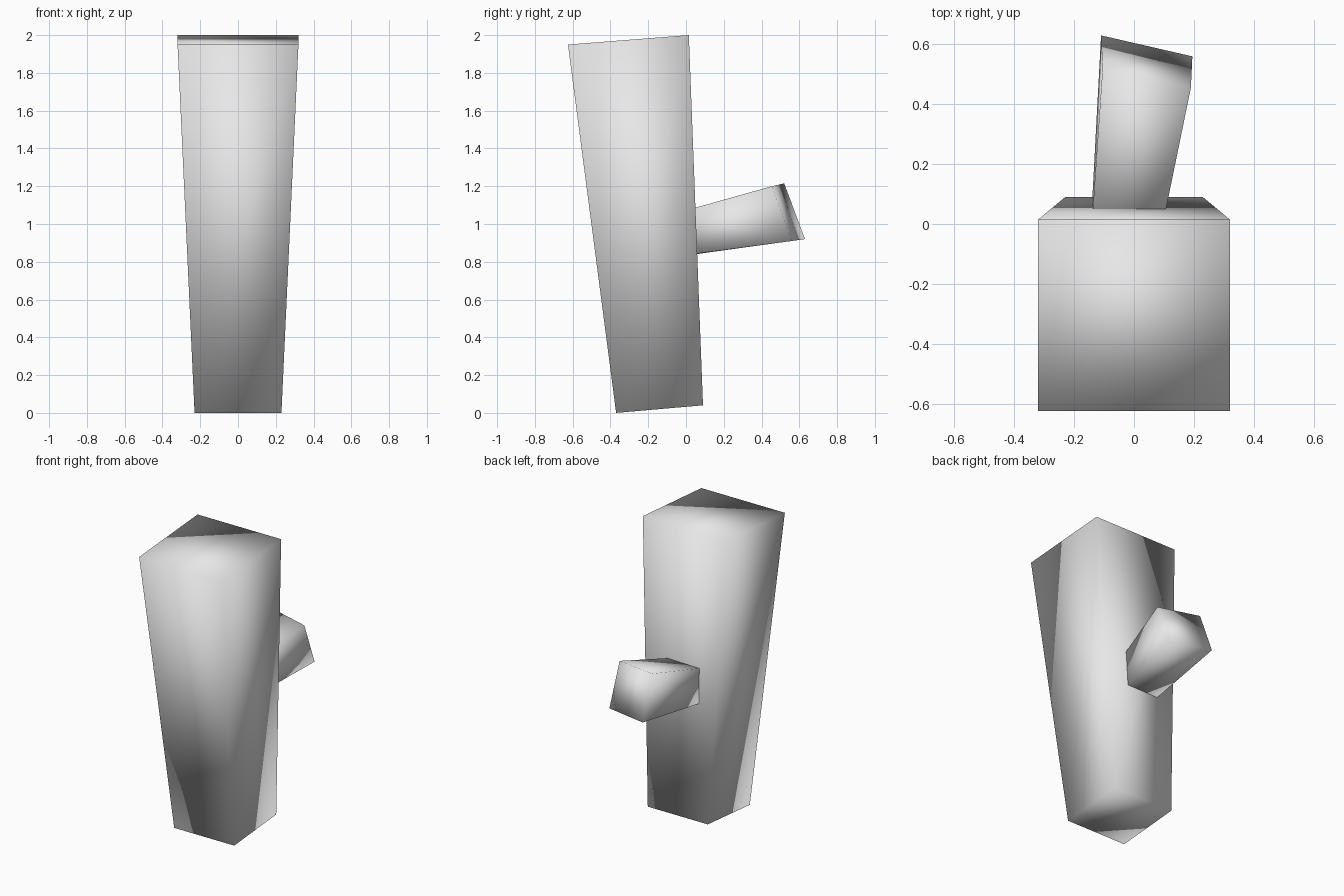
import bpy
from mathutils import Vector

cube = bpy.data.objects.get("Cube")
if cube:
    bpy.data.objects.remove(cube)

# Single plain grey
grey = bpy.data.materials.new("light_grey")
grey.use_nodes = True
colour = (0.8, 0.8, 0.8, 1)
grey.diffuse_color = colour
grey.node_tree.nodes["Principled BSDF"].inputs["Base Color"].default_value = colour


def tapered_block(name, start, end):
    """Smooth block joining two four-cornered ends, listed in the same order."""
    sides = [(i, (i + 1) % 4, (i + 1) % 4 + 4, i + 4) for i in range(4)]
    mesh = bpy.data.meshes.new(name)
    mesh.from_pydata(start + end, [], [(3, 2, 1, 0), (4, 5, 6, 7)] + sides)
    mesh.materials.append(grey)
    mesh.shade_smooth()
    obj = bpy.data.objects.new(name, mesh)
    bpy.context.collection.objects.link(obj)
    return obj


def level_end(half, front, back):
    """Four corners symmetric in x from a front and a back (y, z) point."""
    return [(-half, *front), (half, *front), (half, *back), (-half, *back)]


# Trunk: leaning post, wider at the top
tapered_block("trunk",
              level_end(0.23, (-0.37, 0.0), (0.09, 0.04)),
              level_end(0.32, (-0.625, 1.95), (0.015, 2.0)))

# Branch: stub that widens away from the back of the trunk
root = [Vector(p) for p in ((0.08, -0.04, 0.83), (-0.145, -0.02, 0.83),
                            (-0.145, -0.06, 1.05), (0.08, -0.08, 1.05))]
tip = [Vector(p) for p in ((0.195, 0.56, 0.91), (-0.11, 0.63, 0.92),
                           (-0.105, 0.52, 1.215), (0.19, 0.455, 1.2))]
# Corner order runs anticlockwise seen from the tip
tapered_block("branch", root, tip)
